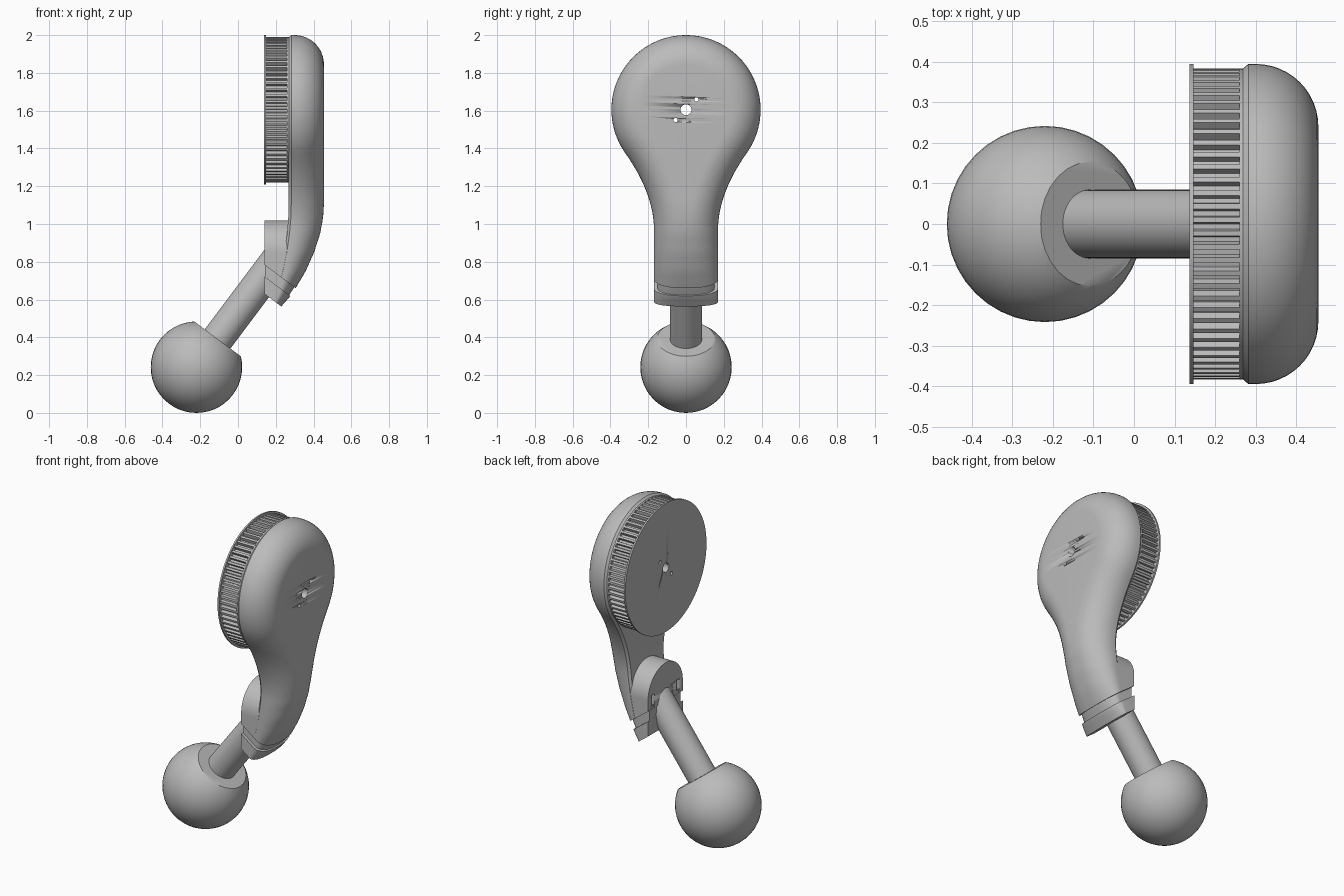
import bpy, bmesh, math
from mathutils import Vector, Matrix

if "Cube" in bpy.data.objects:
    bpy.data.objects.remove(bpy.data.objects["Cube"])

grey = bpy.data.materials.new("satin grey")
grey.use_nodes = True
grey.diffuse_color = (0.5, 0.5, 0.5, 1)
grey.node_tree.nodes["Principled BSDF"].inputs["Base Color"].default_value = (0.5, 0.5, 0.5, 1)

AXIS = Vector((0.6, 0, 0.8))        # direction of the rod
BALL = Vector((-0.22, 0, 0.242))    # centre of the ball
HEAD_Z, HEAD_R = 1.605, 0.395       # round head
FACE_X = 0.14                       # flat inner face


def finish(name, bm, angle=35):
    bmesh.ops.remove_doubles(bm, verts=bm.verts, dist=1e-5)
    bmesh.ops.recalc_face_normals(bm, faces=bm.faces)
    mesh = bpy.data.meshes.new(name)
    bm.to_mesh(mesh)
    bm.free()
    mesh.materials.append(grey)
    ob = bpy.data.objects.new(name, mesh)
    bpy.context.collection.objects.link(ob)
    bpy.ops.object.select_all(action='DESELECT')
    ob.select_set(True)
    bpy.context.view_layer.objects.active = ob
    bpy.ops.object.shade_smooth_by_angle(angle=math.radians(angle))
    return ob


def slice_off(bm, point, normal):
    """Remove everything on the normal's side and close the cut."""
    geom = bm.verts[:] + bm.edges[:] + bm.faces[:]
    cut = bmesh.ops.bisect_plane(bm, geom=geom, plane_co=point, plane_no=normal, clear_outer=True)
    edges = [e for e in cut["geom_cut"] if isinstance(e, bmesh.types.BMEdge)]
    bmesh.ops.holes_fill(bm, edges=edges, sides=0)


def cylinder(bm, start, direction, length, radius, segments=48):
    direction = Vector(direction)
    place = Matrix.Translation(Vector(start) + direction * length / 2)
    turn = direction.to_track_quat('Z', 'Y').to_matrix().to_4x4()
    bmesh.ops.create_cone(bm, cap_ends=True, segments=segments, radius1=radius,
                          radius2=radius, depth=length, matrix=place @ turn)


def carve(ob, cutter):
    mod = ob.modifiers.new("carve", 'BOOLEAN')
    mod.operation = 'DIFFERENCE'
    mod.object = cutter
    bpy.ops.object.select_all(action='DESELECT')
    ob.select_set(True)
    bpy.context.view_layer.objects.active = ob
    bpy.ops.object.modifier_apply(modifier=mod.name)


# Curve of the outer surface, as (height, x)
BACK = [(0.45, 0.15), (0.5, 0.17), (0.565, 0.23), (0.61, 0.27), (0.66, 0.305), (0.75, 0.358),
        (0.85, 0.403), (0.95, 0.435), (1.03, 0.45), (1.1, 0.455), (2.1, 0.455)]


def bend(x, z):
    for (z0, x0), (z1, x1) in zip(BACK, BACK[1:]):
        if z <= z1:
            outer = x0 + (x1 - x0) * (z - z0) / (z1 - z0)
            return FACE_X + (x - FACE_X) * (outer - FACE_X) / (0.455 - FACE_X)
    return x


def half_outline(bottom, straight_top, radius, centre, start_angle, width):
    """Half outline from the foot up to the tip: side wall, then an arc."""
    pts = []
    for i in range(36):
        z = bottom + (straight_top - bottom) * i / 36
        pts.append((width(z), z))
    for i in range(29):
        a = start_angle + (math.pi / 2 - start_angle) * i / 28
        pts.append((radius * math.cos(a), centre + radius * math.sin(a)))
    return pts


def shell(half, layers):
    """Stack of mirrored outlines along x; layers are (x, inward offset)."""
    bm = bmesh.new()
    m = len(half)
    normals = []
    for i in range(m):
        a, b = half[max(i - 1, 0)], half[min(i + 1, m - 1)]
        n = Vector((b[1] - a[1], a[0] - b[0])).normalized()
        normals.append(Vector((0, 1)) if i == m - 1 else n)
    rings = []
    for x, off in layers:
        side = [Vector(p) - n * off for p, n in zip(half, normals)]
        loop = [(p.x, p.y) for p in side] + [(-p.x, p.y) for p in reversed(side[:-1])]
        rings.append([bm.verts.new((bend(x, z), y, z)) for y, z in loop])
    count = 2 * m - 1
    for r0, r1 in zip(rings, rings[1:]):
        for i in range(count):
            j = (i + 1) % count
            bm.faces.new((r0[i], r0[j], r1[j], r1[i]))
    for ring in (rings[0], rings[-1]):
        for i in range(m - 1):
            quad = [ring[i], ring[i + 1], ring[count - 2 - i], ring[count - 1 - i]]
            bm.faces.new(list(dict.fromkeys(quad)))
    return bm


def body_width(z):
    return 0.17 + 0.155 * max(0, (z - 0.98) / 0.4) ** 1.85


def fillet(inset=0):
    r = 0.155
    return [(0.455 - r + (r - inset) * math.sin(a), inset + (r - inset) * (1 - math.cos(a)))
            for a in (math.pi / 2 * i / 12 for i in range(13))]


head_half = half_outline(0.47, 1.38, HEAD_R, HEAD_Z, math.asin((1.38 - HEAD_Z) / HEAD_R), body_width)
arch_half = half_outline(0.47, 0.85, 0.169, 0.85, 0, lambda z: 0.169)
foot_half = half_outline(0.47, 0.9, 0.17, 0.9, 0, lambda z: 0.17)

# Arm with a round head, and the arched socket on its inner side
bm = shell(head_half, [(0.268, 0.012), (0.282, 0)] + fillet())
slice_off(bm, AXIS * 0.711, -AXIS)
arm = finish("arm", bm)
bm = shell(arch_half, [(FACE_X, 0), (0.3, 0)])
slice_off(bm, AXIS * 0.711, -AXIS)
socket = finish("arm_socket", bm)

# Collar below the arm, with a narrower neck filling the groove
for name, low, high, inset in (("collar", 0.588, 0.662, 0), ("collar_groove", 0.65, 0.73, 0.02)):
    bm = shell(foot_half, [(FACE_X + inset / 4, inset)] + fillet(inset))
    slice_off(bm, AXIS * low, -AXIS)
    slice_off(bm, AXIS * high, AXIS)
    finish(name, bm)

# Rod
bm = bmesh.new()
cylinder(bm, BALL + AXIS * 0.1, AXIS, 0.68, 0.085)
finish("rod", bm)

# Ball with a flat where the rod enters
bm = bmesh.new()
bmesh.ops.create_uvsphere(bm, u_segments=40, v_segments=24, radius=0.242,
                          matrix=Matrix.Translation(BALL))
slice_off(bm, BALL + AXIS * 0.187, AXIS)
finish("ball", bm)

# Toothed wheel
TEETH = 72
bm = bmesh.new()
rings = []
for x in (0.145, 0.262):
    ring = []
    for i in range(TEETH):
        for step, r in ((0.0, 0.364), (0.38, 0.364), (0.5, 0.384), (0.88, 0.384)):
            a = 2 * math.pi * (i + step) / TEETH
            ring.append(bm.verts.new((x, r * math.cos(a), HEAD_Z + r * math.sin(a))))
    rings.append(ring)
    bm.faces.new(ring)
for i in range(len(ring)):
    j = (i + 1) % len(ring)
    bm.faces.new((rings[0][i], rings[0][j], rings[1][j], rings[1][i]))
wheel = finish("toothed_wheel", bm, 25)

discs = []
for name, x, depth, radius in (("wheel_flange", 0.137, 0.01, 0.395), ("wheel_backing", 0.26, 0.018, 0.384)):
    bm = bmesh.new()
    cylinder(bm, (x, 0, HEAD_Z), (1, 0, 0), depth, radius, 96)
    discs.append(finish(name, bm))

# Axle hole and two pin holes through the head and wheel
for y, z, radius in ((0, 0, 0.029), (0.055, 0.055, 0.011), (-0.055, -0.055, 0.011)):
    bm = bmesh.new()
    cylinder(bm, (0, y, HEAD_Z + z), (1, 0, 0), 0.6, radius, 20)
    cutter = finish("hole_cutter", bm)
    for part in [arm, wheel] + discs:
        carve(part, cutter)
    bpy.data.objects.remove(cutter)

# Slots beside the rod in the socket face
for side in (-1, 1):
    bm = bmesh.new()
    bmesh.ops.create_cube(bm, size=1, matrix=Matrix.Translation((FACE_X, side * 0.118, 0.77))
                          @ Matrix.Diagonal((0.06, 0.025, 0.2, 1)))
    cutter = finish("slot_cutter", bm)
    carve(socket, cutter)
    bpy.data.objects.remove(cutter)
